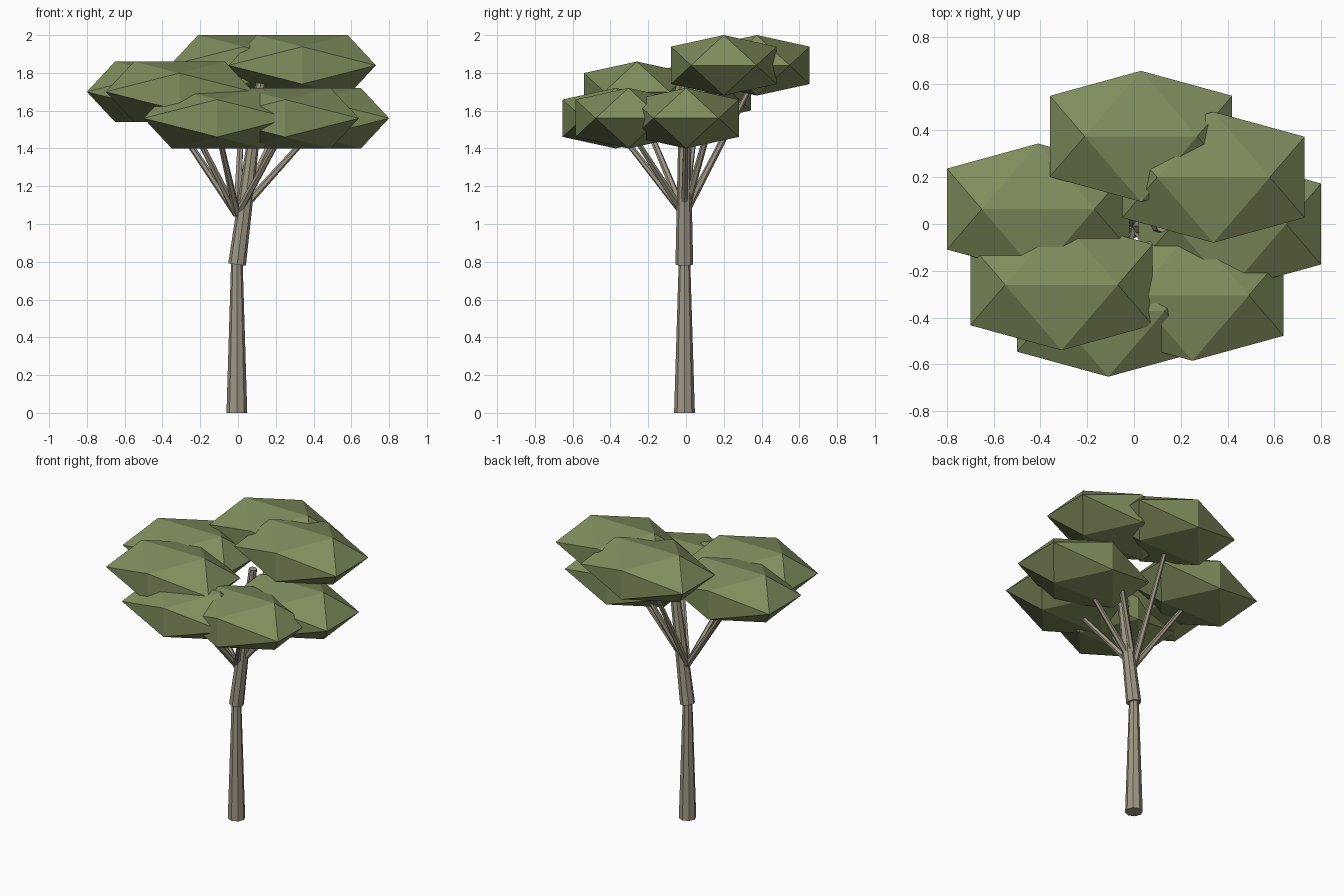
import bpy
import bmesh
from mathutils import Vector, Matrix

if "Cube" in bpy.data.objects:
    bpy.data.objects.remove(bpy.data.objects["Cube"])


def material(name, color):
    m = bpy.data.materials.new(name)
    m.diffuse_color = (*color, 1)
    m.use_nodes = True
    m.node_tree.nodes["Principled BSDF"].inputs["Base Color"].default_value = m.diffuse_color
    return m


bark = material("bark", (0.34, 0.31, 0.23))
leaf = material("leaf", (0.22, 0.27, 0.11))


def add_object(name, bm, mat):
    mesh = bpy.data.meshes.new(name)
    bm.to_mesh(mesh)
    bm.free()
    mesh.materials.append(mat)
    ob = bpy.data.objects.new(name, mesh)
    bpy.context.collection.objects.link(ob)
    return ob


def limb(name, start, end, r1, r2, sides):
    """Tapered cylinder between two points."""
    a, b = Vector(start), Vector(end)
    rot = (b - a).to_track_quat('Z', 'Y').to_matrix().to_4x4()
    bm = bmesh.new()
    bmesh.ops.create_cone(bm, cap_ends=True, segments=sides, radius1=r1, radius2=r2,
                          depth=(b - a).length,
                          matrix=Matrix.Translation((a + b) / 2) @ rot)
    return add_object(name, bm, bark)


def leaf_clump(name, center, half=(0.39, 0.28, 0.16)):
    """Flattened icosahedron with a level ridge along x."""
    k = 0.618
    bm = bmesh.new()
    for s in (-1, 1):
        for t in (-1, 1):
            for p in ((s * k, 0, t), (s, t * k, 0), (0, s, t * k)):
                bm.verts.new([c + h * q for c, h, q in zip(center, half, p)])
    bmesh.ops.convex_hull(bm, input=bm.verts[:])
    bmesh.ops.recalc_face_normals(bm, faces=bm.faces[:])
    return add_object(name, bm, leaf)


# Two trunk sections, the upper one leaning right
limb("lower_trunk", (-0.006, -0.008, 0), (-0.006, -0.008, 0.82), 0.055, 0.03, 8)
limb("upper_trunk", (-0.005, -0.009, 0.785), (0.12, -0.009, 1.745), 0.047, 0.026, 8)

# Leaf clumps in three tiers, each carried by a branch from the fork
clumps = [
    (0.03, 0.375, 1.84), (0.34, 0.20, 1.84),
    (-0.41, 0.064, 1.70), (-0.31, -0.26, 1.70),
    (-0.11, -0.373, 1.56), (0.25, -0.305, 1.56), (0.41, 0.0, 1.56),
]
fork = (-0.005, -0.009, 1.05)
for i, c in enumerate(clumps, 1):
    leaf_clump(f"leaf_clump_{i}", c)
    limb(f"branch_{i}", fork, (c[0], c[1], c[2] - 0.05), 0.021, 0.013, 6)
